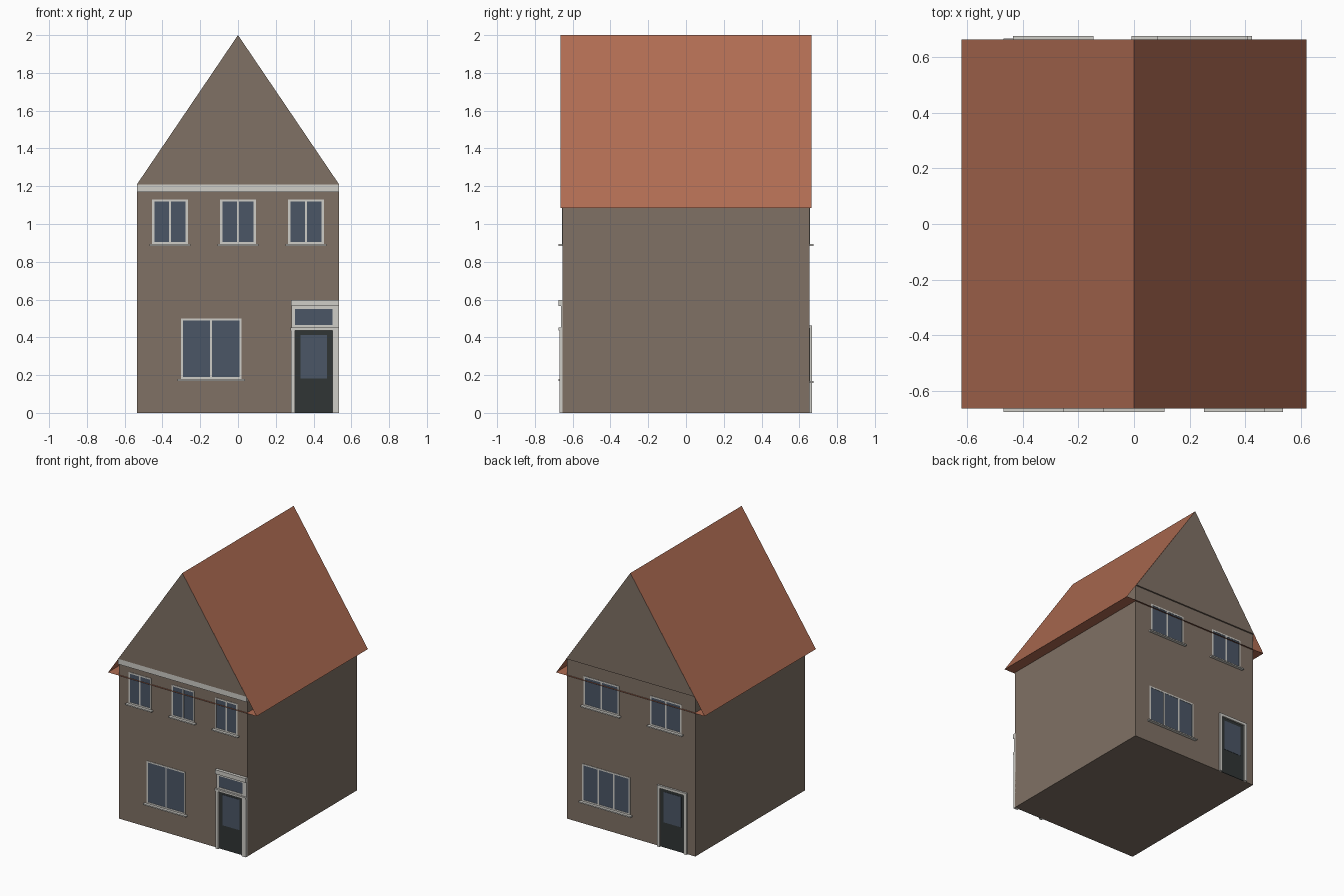
import bpy

if "Cube" in bpy.data.objects:
    bpy.data.objects.remove(bpy.data.objects["Cube"])

W, D, EAVE, TOP = 0.535, 0.653, 1.21, 2.0     # wall half width, half depth, heights
RX, RY, RZ = 0.62, 0.664, 1.085               # roof half width, half depth, lower edge


def material(name, rgb):
    m = bpy.data.materials.new(name)
    m.diffuse_color = (*rgb, 1)
    m.use_nodes = True
    m.node_tree.nodes["Principled BSDF"].inputs["Base Color"].default_value = m.diffuse_color
    return m


BRICK = material("brick", (0.215, 0.165, 0.13))
TILE = material("roof_tile", (0.43, 0.15, 0.085))
TRIM = material("trim", (0.62, 0.61, 0.57))
GLASS = material("glass", (0.07, 0.093, 0.133))
DARK = material("dark_paint", (0.03, 0.036, 0.036))

BOX_FACES = [(0, 2, 3, 1), (4, 5, 7, 6), (0, 1, 5, 4), (2, 6, 7, 3), (0, 4, 6, 2), (1, 3, 7, 5)]


def mesh_object(name, verts, faces, mat):
    me = bpy.data.meshes.new(name)
    me.from_pydata(verts, [], faces)
    me.materials.append(mat)
    ob = bpy.data.objects.new(name, me)
    bpy.context.collection.objects.link(ob)
    return ob


def boxes(name, parts, mat):
    """One object from several (x0, x1, y0, y1, z0, z1) boxes."""
    verts, faces = [], []
    for x0, x1, y0, y1, z0, z1 in parts:
        n = len(verts)
        y0, y1 = min(y0, y1), max(y0, y1)
        verts += [(x, y, z) for z in (z0, z1) for y in (y0, y1) for x in (x0, x1)]
        faces += [tuple(i + n for i in f) for f in BOX_FACES]
    return mesh_object(name, verts, faces, mat)


def slab(s, x0, x1, z0, z1, out):
    """Box on the front (s=-1) or back (s=1) wall standing out to depth out."""
    return (x0, x1, s * (D - 0.004), s * out, z0, z1)


def window(name, s, x0, x1, z0, z1, panes, sill=0.015, t=0.011):
    boxes(name + "_glass", [slab(s, x0 + t / 2, x1 - t / 2, z0 + t / 2, z1 - t / 2, D + 0.001)], GLASS)
    bars = [slab(s, x0, x1, z0, z0 + t, D + 0.003), slab(s, x0, x1, z1 - t, z1, D + 0.003)]
    for i in range(panes + 1):
        x = x0 + (x1 - x0 - t) * i / panes
        bars.append(slab(s, x, x + t, z0 + t, z1 - t, D + 0.003))
    boxes(name + "_frame", bars, TRIM)
    if sill:
        boxes(name + "_sill", [slab(s, x0 - sill, x1 + sill, z0 - 0.009, z0, 0.676)], TRIM)


def door(name, s, x0, x1, z1, px0, px1, pz0, pz1):
    boxes(name + "_leaf", [slab(s, x0, x1, 0, z1, D + 0.002)], DARK)
    boxes(name + "_pane", [slab(s, px0, px1, pz0, pz1, D + 0.004)], GLASS)


# House body
boxes("walls", [(-W, W, -D, D, 0, EAVE)], BRICK)

# Gables stand slightly proud of the walls, flush with the roof ends
for s, label in ((-1, "front"), (1, "back")):
    v = [(-W, s * RY, EAVE), (W, s * RY, EAVE), (0, s * RY, TOP), (-W, s * D, EAVE), (W, s * D, EAVE)]
    f = [(0, 1, 2), (0, 3, 4, 1)]
    if s > 0:
        f = [p[::-1] for p in f]
    mesh_object(label + "_gable", v, f, BRICK)

# Roof: two thin slopes and a flat soffit, open at the ends
rv = [(x, y, z) for y in (-RY, RY) for x, z in ((-RX, RZ), (0, TOP), (RX, RZ))]
mesh_object("roof", rv, [(0, 1, 4, 3), (1, 2, 5, 4), (0, 3, 5, 2)], TILE)

# Front band below the gable
boxes("front_band", [slab(-1, -W, W, 1.17, EAVE, RY)], TRIM)

# Front windows
for i, x in enumerate((-0.36, 0, 0.36)):
    window(f"front_upper_window_{i + 1}", -1, x - 0.094, x + 0.094, 0.893, 1.13, 2)
window("front_lower_window", -1, -0.303, 0.018, 0.179, 0.5, 2, 0.018)

# Front door with surround, fanlight and cornice
door("front_door", -1, 0.303, 0.5, 0.437, 0.33, 0.472, 0.183, 0.413)
boxes("front_door_surround", [
    slab(-1, 0.28, 0.303, 0, 0.437, 0.67),
    slab(-1, 0.5, W, 0, 0.437, 0.67),
    slab(-1, 0.277, W, 0.437, 0.452, 0.676),
    slab(-1, 0.28, W, 0.565, 0.597, 0.676)], TRIM)
boxes("fanlight_frame", [
    slab(-1, 0.283, 0.303, 0.452, 0.565, 0.662),
    slab(-1, 0.5, W, 0.452, 0.565, 0.662),
    slab(-1, 0.303, 0.5, 0.452, 0.465, 0.662),
    slab(-1, 0.303, 0.5, 0.55, 0.565, 0.662)], TRIM)
boxes("fanlight_glass", [slab(-1, 0.303, 0.5, 0.465, 0.55, 0.659)], GLASS)

# Back windows
window("back_upper_window_1", 1, 0.1, 0.395, 0.893, 1.115, 2)
window("back_upper_window_2", 1, -0.42, -0.16, 0.893, 1.115, 2)
window("back_lower_window", 1, 0.008, 0.408, 0.168, 0.45, 3, 0.017)

# Back door with frame
door("back_door", 1, -0.447, -0.247, 0.445, -0.42, -0.274, 0.19, 0.42)
boxes("back_door_frame", [
    slab(1, -0.47, -0.447, 0, 0.463, 0.667),
    slab(1, -0.247, -0.225, 0, 0.463, 0.667),
    slab(1, -0.447, -0.247, 0.443, 0.463, 0.667)], TRIM)
